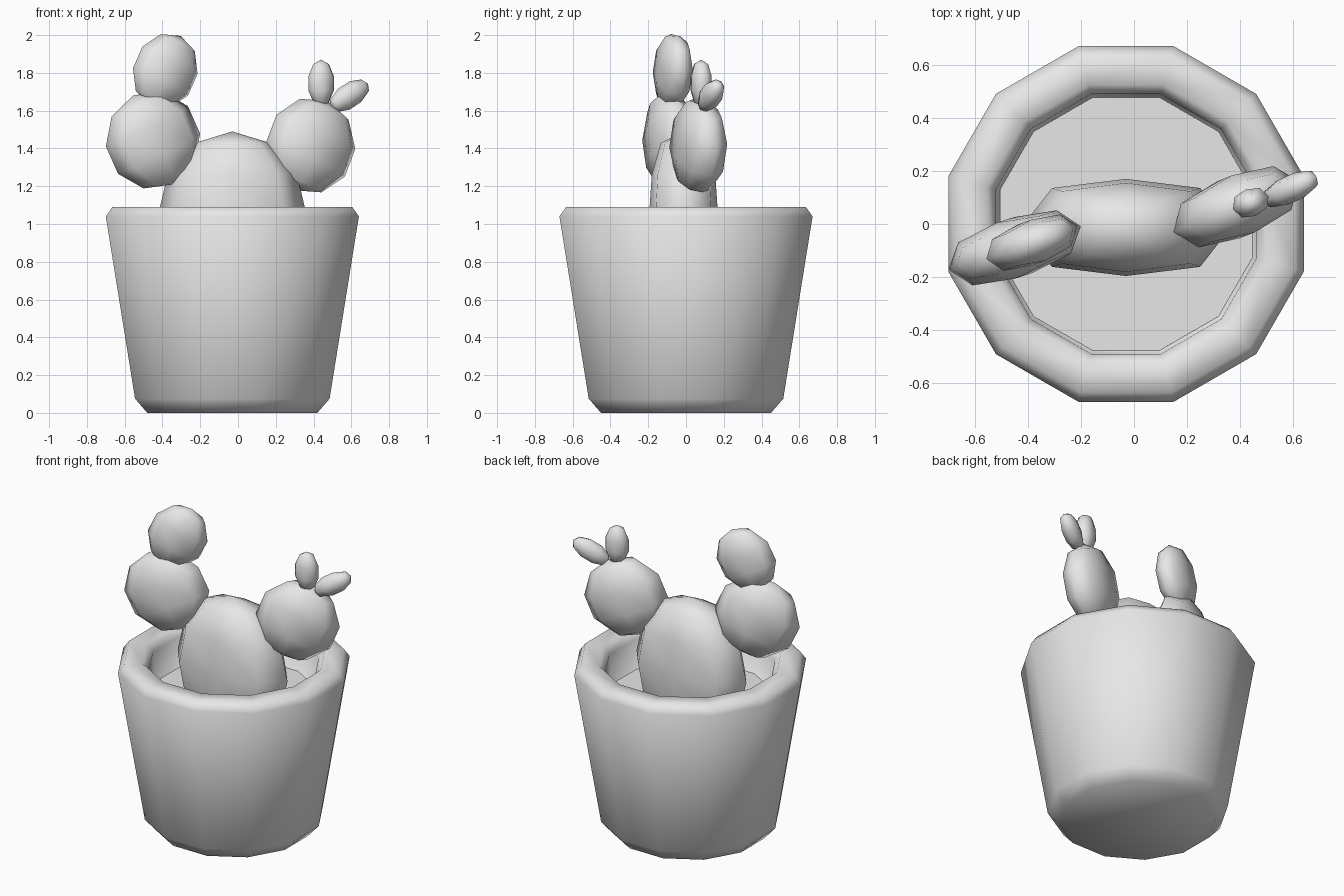
import bpy, bmesh, math
from math import sin, cos, pi, radians
from mathutils import Matrix, Vector

cube = bpy.data.objects.get("Cube")
if cube:
    bpy.data.objects.remove(cube, do_unlink=True)

# Single plain grey finish
grey = bpy.data.materials.new("plain_grey")
grey.use_nodes = True
COLOUR = (0.8, 0.8, 0.8, 1)
grey.diffuse_color = COLOUR
grey.node_tree.nodes["Principled BSDF"].inputs["Base Color"].default_value = COLOUR

POT_X = -0.03
SIDES = 12


def finish(name, bm, smooth=True):
    bmesh.ops.recalc_face_normals(bm, faces=bm.faces[:])
    for f in bm.faces:
        f.smooth = smooth
    mesh = bpy.data.meshes.new(name)
    bm.to_mesh(mesh)
    bm.free()
    mesh.materials.append(grey)
    obj = bpy.data.objects.new(name, mesh)
    bpy.context.collection.objects.link(obj)
    return obj


def lathe(name, profile, smooth=True):
    """Twelve-sided turned solid; profile gives (half width across flats, z)."""
    bm = bmesh.new()
    rings = []
    for half, z in profile:
        r = half / cos(pi / SIDES)
        angles = [(i + 0.5) * 2 * pi / SIDES for i in range(SIDES)]
        rings.append([bm.verts.new((POT_X + r * cos(a), r * sin(a), z)) for a in angles])
    for a, b in zip(rings, rings[1:]):
        for i in range(SIDES):
            j = (i + 1) % SIDES
            bm.faces.new((a[i], a[j], b[j], b[i]))
    bm.faces.new(rings[0])
    bm.faces.new(rings[-1])
    return finish(name, bm, smooth)


def pad(name, centre, size, yaw=0, roll=0, rings=5, fullness=0.75):
    """Flattened low-poly ellipsoid, with its flat sides puffed out in y."""
    bm = bmesh.new()
    bmesh.ops.create_uvsphere(bm, u_segments=8, v_segments=rings, radius=1)
    turn = Matrix.Rotation(radians(yaw), 3, 'Z') @ Matrix.Rotation(radians(roll), 3, 'Y')
    for v in bm.verts:
        x, y, z = v.co
        y = math.copysign(abs(y) ** fullness, y)
        v.co = Vector(centre) + turn @ Vector((x * size[0], y * size[1], z * size[2]))
    return finish(name, bm)


# Pot with chamfered foot and thick rounded rim
lathe("pot", [(0.45, 0), (0.515, 0.075), (0.67, 1.04), (0.635, 1.09),
              (0.525, 1.09), (0.49, 1.04), (0.473, 0.8)])

# Soil surface inside the pot
lathe("soil", [(0.474, 0.81), (0.476, 0.85)], smooth=False)

# Cactus body
pad("cactus_body", (-0.03, -0.013, 1.04), (0.395, 0.183, 0.45), rings=6, fullness=0.6)

# Pads on the right side
pad("right_pad", (-0.45, -0.09, 1.445), (0.265, 0.115, 0.26), yaw=18, roll=-25)
pad("right_top_pad", (-0.385, -0.07, 1.81), (0.18, 0.085, 0.205), yaw=20, roll=25)

# Pads and buds on the left side
pad("left_pad", (0.385, 0.065, 1.415), (0.255, 0.12, 0.255), yaw=22, roll=22)
pad("left_inner_bud", (0.44, 0.08, 1.745), (0.075, 0.055, 0.125), yaw=20)
pad("left_outer_bud", (0.59, 0.132, 1.68), (0.068, 0.052, 0.125), yaw=25, roll=60)
